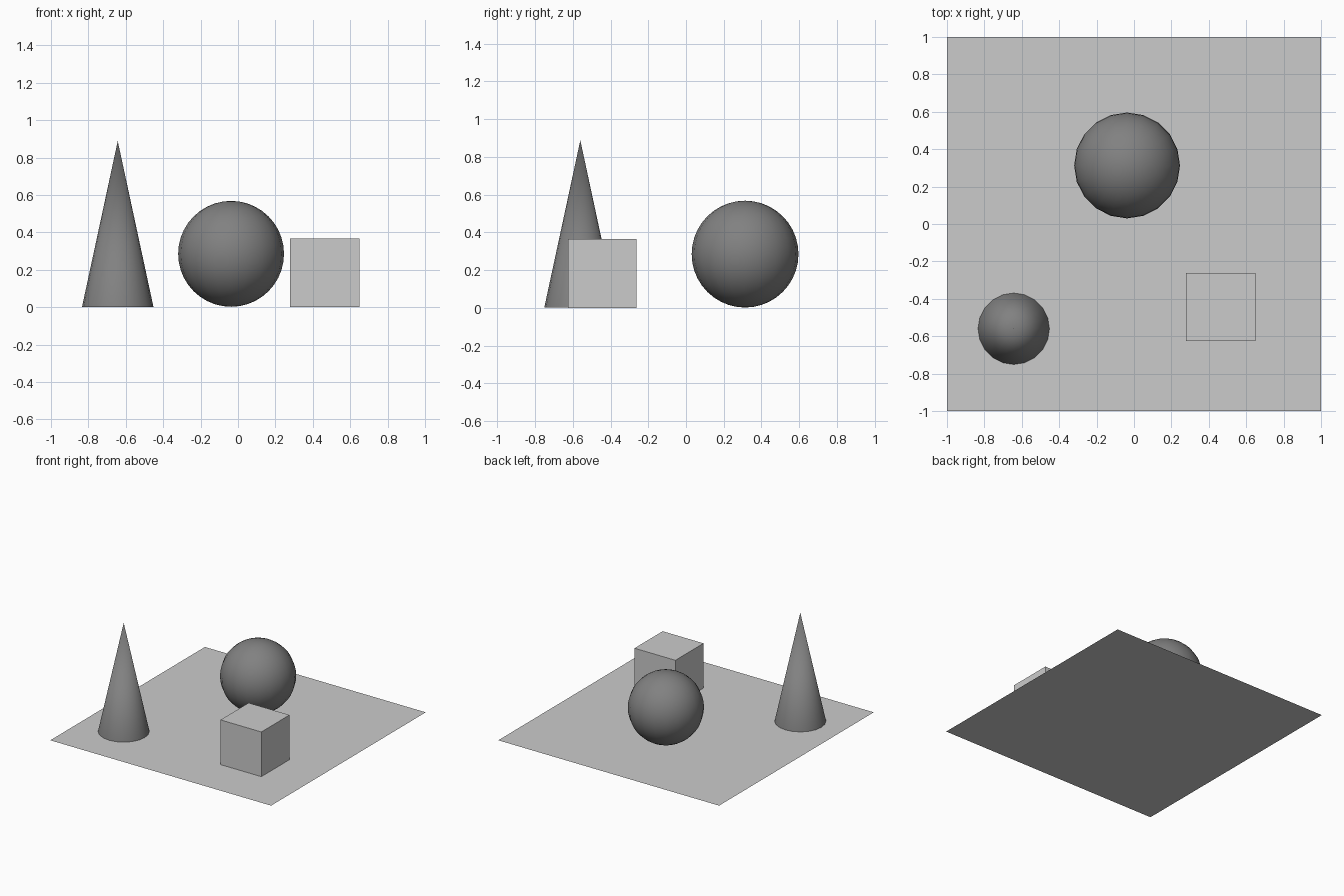
import bpy, math

if "Cube" in bpy.data.objects:
    bpy.data.objects.remove(bpy.data.objects["Cube"])


def material(name, value):
    m = bpy.data.materials.new(name)
    m.diffuse_color = (value, value, value, 1)
    m.use_nodes = True
    m.node_tree.nodes["Principled BSDF"].inputs["Base Color"].default_value = m.diffuse_color
    return m


light_grey = material("light grey", 0.6)
dark_grey = material("dark grey", 0.22)


def finish(name, mat, smooth=False):
    ob = bpy.context.object
    ob.name = name
    ob.data.materials.append(mat)
    if smooth:
        bpy.ops.object.shade_smooth_by_angle(angle=math.radians(40))
    return ob


# Flat square base sheet
bpy.ops.mesh.primitive_plane_add(size=2)
finish("base_sheet", light_grey)

# Cube at the front right
bpy.ops.mesh.primitive_cube_add(size=1, location=(0.464, -0.443, 0.183))
cube = finish("cube", light_grey)
cube.scale = (0.37, 0.364, 0.366)

# Ball towards the back
bpy.ops.mesh.primitive_uv_sphere_add(segments=20, ring_count=20, radius=0.283,
                                     location=(-0.037, 0.313, 0.285))
finish("ball", dark_grey, smooth=True)

# Tall cone at the front left
bpy.ops.mesh.primitive_cone_add(vertices=20, radius1=0.191, radius2=0, depth=0.887,
                                location=(-0.643, -0.56, 0.4445))
finish("cone", dark_grey, smooth=True)
